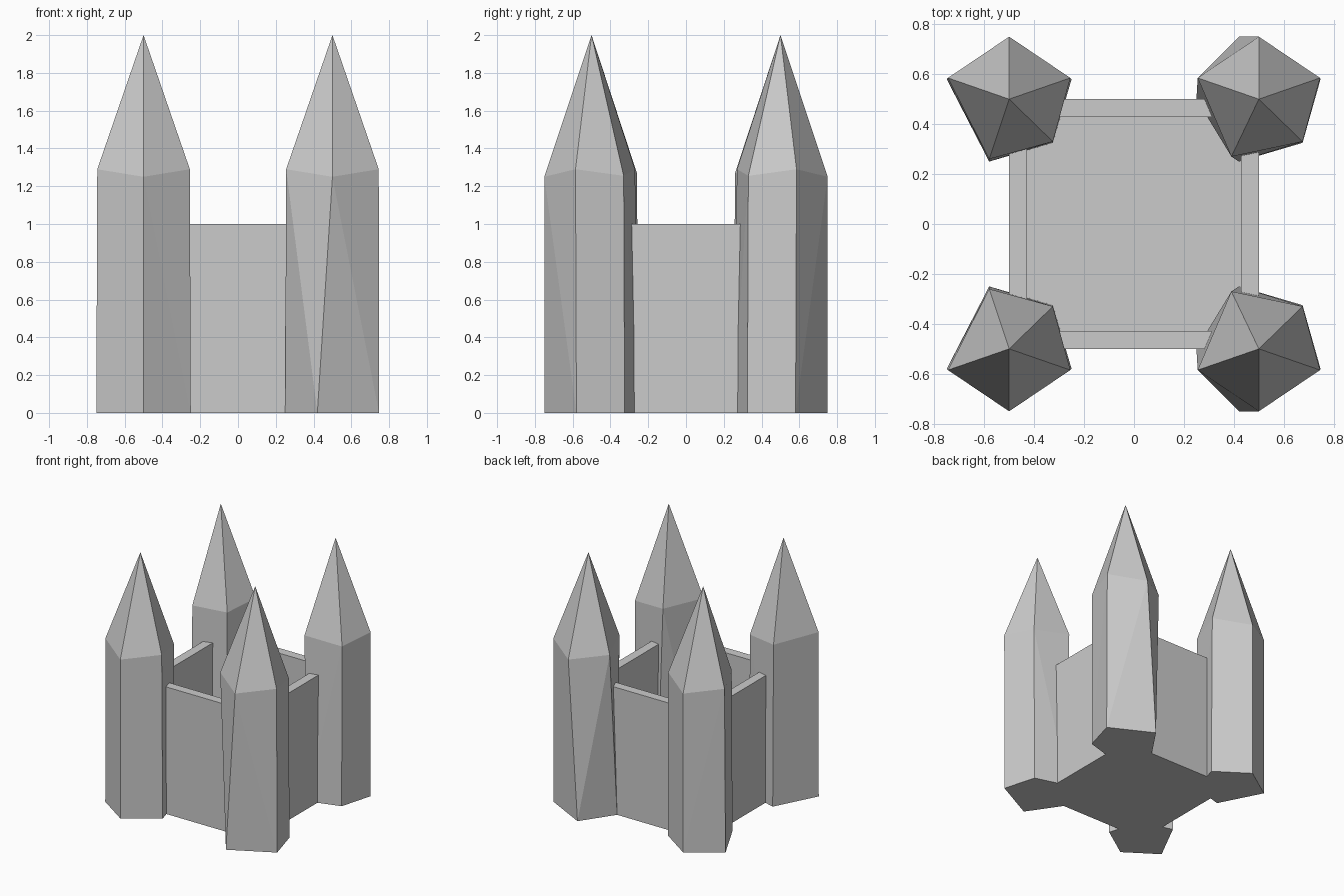
import bpy
import bmesh
from mathutils import Vector

if "Cube" in bpy.data.objects:
    bpy.data.objects.remove(bpy.data.objects["Cube"])


def finish(bm, name):
    bmesh.ops.recalc_face_normals(bm, faces=bm.faces)
    mesh = bpy.data.meshes.new(name)
    bm.to_mesh(mesh)
    bm.free()
    obj = bpy.data.objects.new(name, mesh)
    bpy.context.collection.objects.link(obj)
    return obj


def tower(name, x, side, foot, eaves):
    """Five-sided shaft with a pointed roof; side mirrors it front to back."""
    bm = bmesh.new()
    place = lambda px, py, z: bm.verts.new((x + px, side * (0.5 + py), z))
    low = [place(px, py, 0) for px, py in foot]
    top = [place(*p) for p in eaves]
    tip = place(0, 0, 2)
    bm.faces.new(low)
    for i in range(5):
        j = (i + 1) % 5
        bm.faces.new((low[i], low[j], top[i]))
        bm.faces.new((low[j], top[j], top[i]))
        bm.faces.new((top[i], top[j], tip))
    return finish(bm, name)


# Courtyard walls: box with an inset top pushed down to the floor
bm = bmesh.new()
bmesh.ops.create_cube(bm, size=1)
bmesh.ops.translate(bm, verts=bm.verts, vec=(0, 0, 0.5))
top_face = max(bm.faces, key=lambda f: f.calc_center_median().z)
bmesh.ops.inset_individual(bm, faces=[top_face], thickness=0.1)
ext = bmesh.ops.extrude_discrete_faces(bm, faces=[top_face])
bmesh.ops.translate(bm, verts=ext["faces"][0].verts, vec=Vector((0, 0, -0.985)))
finish(bm, "castle_walls")

# Corner towers: left pair is straight, right pair is twisted at the foot
left_foot = [(0, .25), (.25, .08), (.175, -.175), (-.08, -.25), (-.25, .08)]
left_eaves = [(0, .25, 1.25), (.245, .085, 1.29), (.175, -.17, 1.255),
              (-.08, -.24, 1.27), (-.245, .085, 1.29)]
right_foot = [(-.08, .25), (.247, .08), (.175, -.175), (-.08, -.25), (-.25, 0)]
right_eaves = left_eaves[:3] + [(-.11, -.23, 1.29)] + left_eaves[4:]

for side, end in ((-1, "front"), (1, "back")):
    tower(end + "_left_tower", -0.5, side, left_foot, left_eaves)
    tower(end + "_right_tower", 0.5, side, right_foot, right_eaves)
